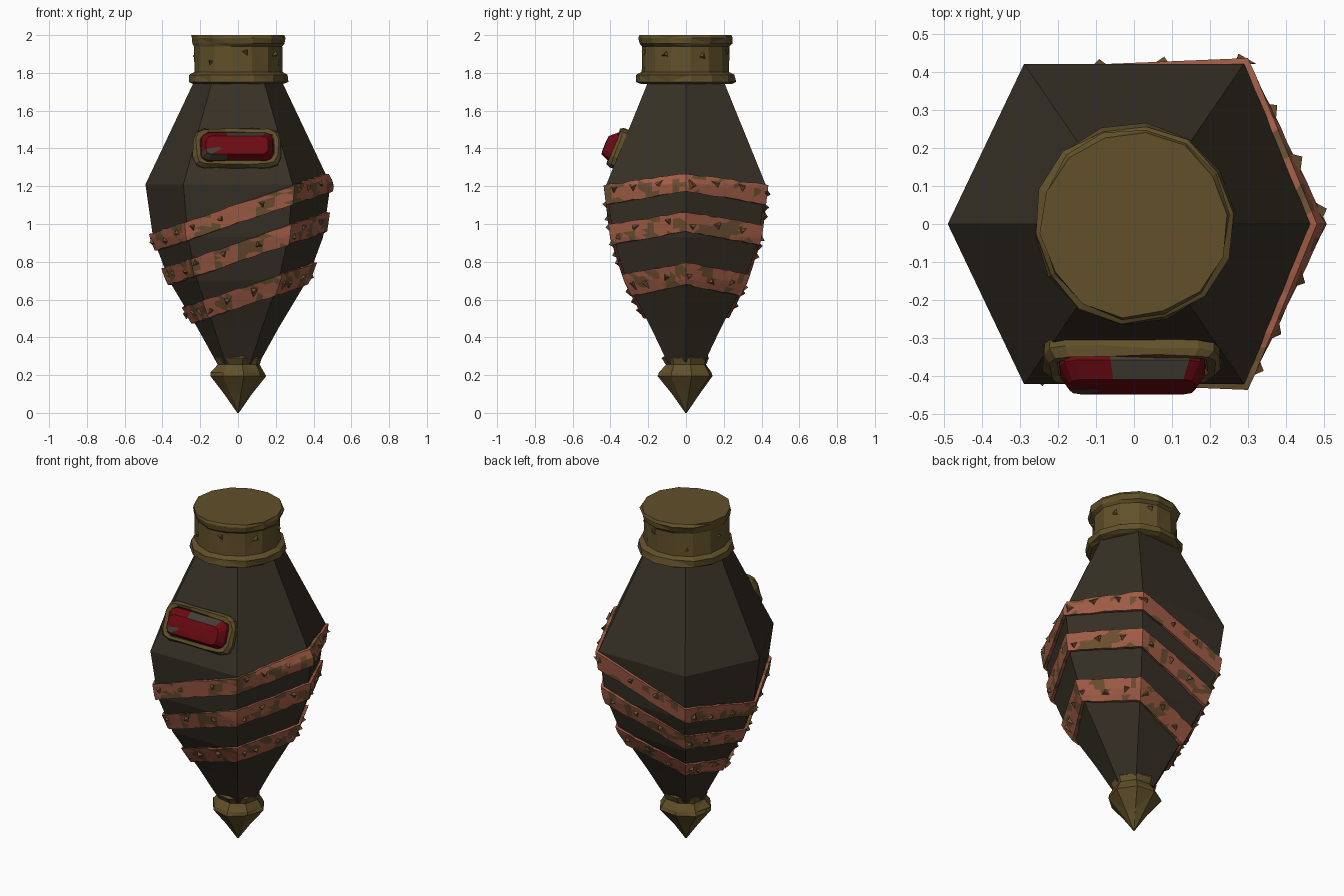
import bpy, bmesh, math, random
from mathutils import Vector, Matrix, noise

random.seed(4)
if "Cube" in bpy.data.objects:
    bpy.data.objects.remove(bpy.data.objects["Cube"])


def material(name, rgb):
    m = bpy.data.materials.new(name)
    m.use_nodes = True
    m.diffuse_color = (*rgb, 1)
    m.node_tree.nodes["Principled BSDF"].inputs["Base Color"].default_value = (*rgb, 1)
    return m


DARK = material("dark brown", (0.038, 0.030, 0.019))
BRONZE = material("old bronze", (0.120, 0.081, 0.023))
COPPER = material("copper", (0.36, 0.110, 0.062))
PATINA = material("copper patina", (0.15, 0.078, 0.030))
RED = material("deep red", (0.150, 0.003, 0.006))
GREY = material("worn grey", (0.060, 0.049, 0.038))


def finish(name, bm, mats):
    bmesh.ops.recalc_face_normals(bm, faces=bm.faces)
    me = bpy.data.meshes.new(name)
    bm.to_mesh(me)
    bm.free()
    for m in mats:
        me.materials.append(m)
    ob = bpy.data.objects.new(name, me)
    bpy.context.collection.objects.link(ob)
    return ob


def loft(bm, rings, cap_start=True, cap_end=True):
    """Skin a list of closed rings of points."""
    rows = [[bm.verts.new(p) for p in ring] for ring in rings]
    n = len(rows[0])
    for a, b in zip(rows, rows[1:]):
        for i in range(n):
            j = (i + 1) % n
            bm.faces.new((a[i], a[j], b[j], b[i]))
    if cap_start:
        bm.faces.new(rows[0])
    if cap_end:
        bm.faces.new(rows[-1])
    return rows


# Six-sided vessel: corner directions and a radius profile over height
HEX = [(1, 0), (.59, .86), (-.59, .86), (-1, 0), (-.59, -.86), (.59, -.86)]
PROFILE = [(.26, .11), (.45, .215), (.70, .365), (.93, .45), (1.21, .49), (1.77, .225)]


def radius(z):
    for (z0, r0), (z1, r1) in zip(PROFILE, PROFILE[1:]):
        if z <= z1:
            return r0 + (r1 - r0) * (z - z0) / (z1 - z0)
    return PROFILE[-1][1]


def hex_dir(s):
    i, t = int(s) % 6, s % 1
    a, b = Vector(HEX[i]), Vector(HEX[(i + 1) % 6])
    return a.lerp(b, t)


bm = bmesh.new()
loft(bm, [[(x * r, y * r, z) for x, y in HEX] for z, r in PROFILE])
finish("vessel_body", bm, [DARK])


# Tilted copper bands that wrap the vessel
def band_point(s, level, offset):
    d, z = hex_dir(s), level
    for _ in range(12):
        z = level + .35 * d.x * radius(z)
    r = radius(z) + offset
    return Vector((d.x * r, d.y * r, z))


def shard(bm, p, normal, size, height):
    """Small three-sided spike lying on a surface."""
    normal = normal.normalized()
    side = normal.orthogonal().normalized()
    turn = random.uniform(0, math.tau)
    base = []
    for k in range(3):
        d = Matrix.Rotation(turn + k * math.tau / 3, 3, normal) @ side
        base.append(bm.verts.new(p + d * size * random.uniform(.7, 1.2) - normal * .01))
    tip = bm.verts.new(p + normal * height + side * size * random.uniform(-.4, .4))
    for k in range(3):
        bm.faces.new((base[k], base[(k + 1) % 3], tip))


STEPS = 12
for name, level in (("upper", 1.055), ("middle", .85), ("lower", .605)):
    bm = bmesh.new()
    section = [(-.05, -.03)] + [(h, .018) for h in (-.05, -.025, 0, .025, .05)] + [(.05, -.03)]
    rings = [[band_point(i / STEPS, level + h, off) for i in range(6 * STEPS)]
             for h, off in section]
    for ring in (rings[1], rings[-2]):
        for i, p in enumerate(ring):
            p.z += random.uniform(-.004, .004)
    loft(bm, rings, False, False)
    bmesh.ops.triangulate(bm, faces=bm.faces)
    for f in bm.faces:
        if noise.noise(f.calc_center_median() * 13) > .17:
            f.material_index = 1
    finish(name + "_band", bm, [COPPER, PATINA])

    bm = bmesh.new()
    for side in range(6):
        for t in (.08, .36, .72):
            s = side + t + random.uniform(-.06, .06)
            p = band_point(s % 6, level + random.uniform(-.02, .02), .018)
            a, b = Vector(HEX[side]), Vector(HEX[(side + 1) % 6])
            out = (a + b) / 2
            shard(bm, p, Vector((out.x, out.y, -.15)), .034, .018)
    finish(name + "_band_shards", bm, [PATINA])


# Lathed bronze fittings with a rough hammered outline
def fitting(name, profile, sides, rough, phase=0):
    bm = bmesh.new()
    rings = []
    for z, r in profile:
        rings.append([])
        for i in range(sides):
            a = phase + math.tau * i / sides
            rr = r * (1 + random.uniform(-rough, rough))
            rings[-1].append((rr * math.cos(a), rr * math.sin(a), z))
    loft(bm, rings)
    bmesh.ops.triangulate(bm, faces=[f for f in bm.faces if len(f.verts) == 4])
    return finish(name, bm, [BRONZE])


fitting("neck_cap", [(1.74, .24), (1.752, .262), (1.79, .262), (1.805, .235),
                     (1.94, .232), (1.955, .243), (1.985, .25), (2.0, .245)], 14, .025, .1)
fitting("bottom_finial", [(0, .004), (.10, .075), (.195, .148), (.215, .142),
                          (.255, .112), (.29, .128), (.305, .115)], 8, .05, .2)

bm = bmesh.new()
for k in range(7):
    a = math.tau * k / 7 + .4
    d = Vector((math.cos(a), math.sin(a), 0))
    shard(bm, d * .226 + Vector((0, 0, random.uniform(1.83, 1.92))), d, .035, .014)
finish("neck_cap_dents", bm, [BRONZE])


# Jewel set on the sloped front face: local x, up the slope, outwards
SLOPE = math.atan2(.86 * (.49 - .225), .56)
PLACE = Matrix.Translation((-.005, -.86 * radius(1.395), 1.395)) @ \
    Matrix.Rotation(math.pi / 2 - SLOPE, 4, "X")


def rounded(w, h, corner, out, lift=0):
    """Rectangle with chamfered corners and split long sides."""
    quarter = [(w, h - corner), (w - corner * .3, h - corner * .3), (w - corner, h), (w * .3, h)]
    left = [(-x, y) for x, y in reversed(quarter)]
    top = quarter + left
    pts = top + [(-x, -y) for x, y in top]
    return [PLACE @ Vector((x, y + lift, out)) for x, y in pts]


bm = bmesh.new()
loft(bm, [rounded(.232, .108, .06, -.03), rounded(.235, .11, .06, .02),
          rounded(.215, .098, .05, .04), rounded(.195, .08, .04, .036),
          rounded(.185, .075, .04, .01)], False, True)
for v in bm.verts:
    v.co += Vector([random.uniform(-.005, .005) for _ in range(3)])
finish("jewel_frame", bm, [BRONZE])

bm = bmesh.new()
loft(bm, [rounded(.195, .082, .04, .0), rounded(.19, .078, .04, .045),
          rounded(.165, .052, .03, .085, -.01), rounded(.09, .02, .01, .088, -.01)])
for f in bm.faces:
    c = PLACE.inverted() @ f.calc_center_median()
    top_chip = c.y > .04 and -.06 < c.x < .15
    corner_chip = c.x < -.09 and c.y < -.02 and c.z > .05
    if top_chip or corner_chip:
        f.material_index = 1
finish("jewel", bm, [RED, GREY])
